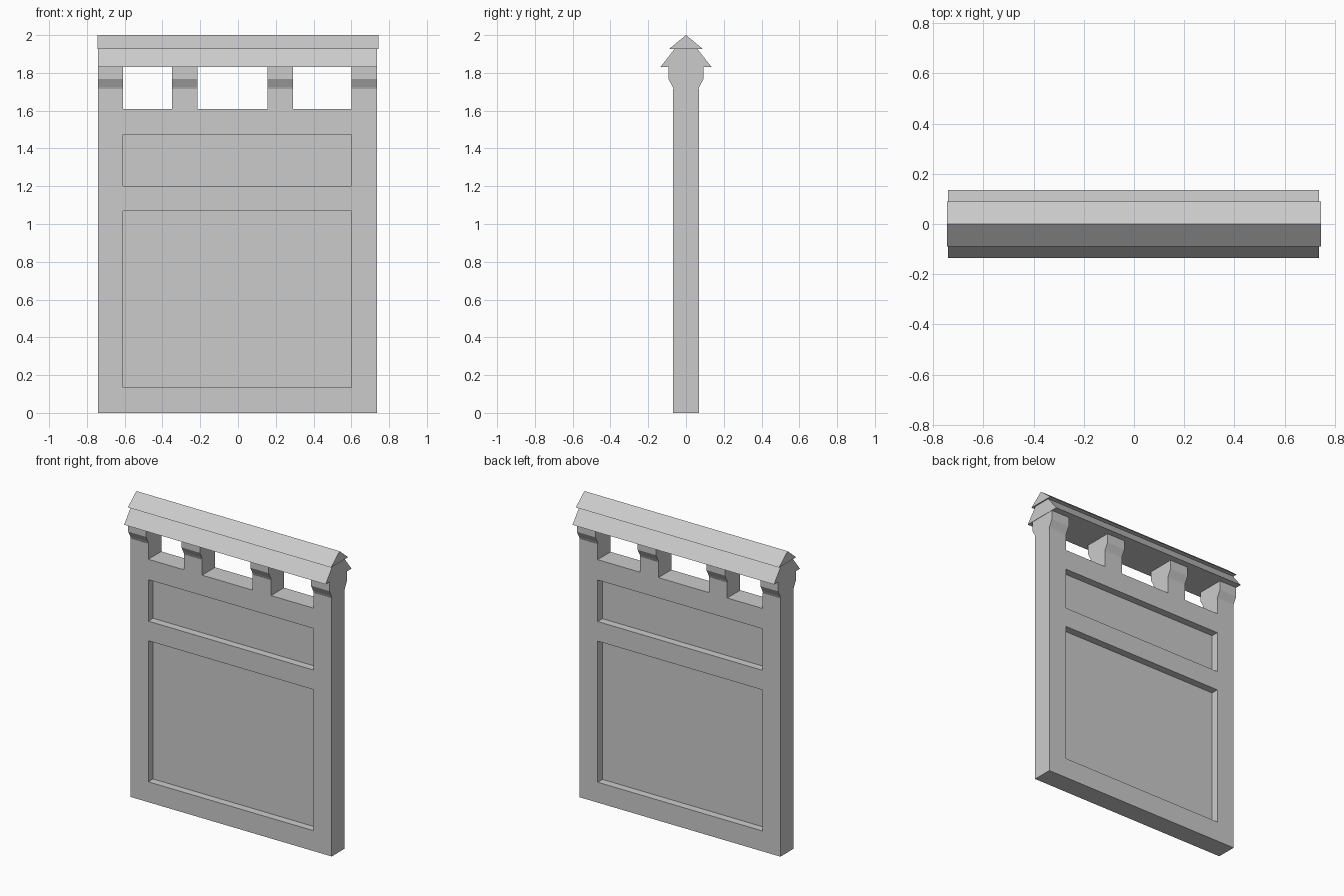
import bpy, bmesh
from mathutils import Vector

if "Cube" in bpy.data.objects:
    bpy.data.objects.remove(bpy.data.objects["Cube"])


def prism(name, profile, axis, a, b):
    """Extrude a 2D profile along 'x' (profile = y,z) or 'y' (profile = x,z)."""
    bm = bmesh.new()
    put = (lambda p, t: (t, p[0], p[1])) if axis == 'x' else (lambda p, t: (p[0], t, p[1]))
    face = bm.faces.new([bm.verts.new(put(p, a)) for p in profile])
    ext = bmesh.ops.extrude_face_region(bm, geom=[face])
    shift = Vector((b - a, 0, 0)) if axis == 'x' else Vector((0, b - a, 0))
    bmesh.ops.translate(bm, vec=shift,
                        verts=[v for v in ext['geom'] if isinstance(v, bmesh.types.BMVert)])
    bmesh.ops.recalc_face_normals(bm, faces=bm.faces)
    mesh = bpy.data.meshes.new(name)
    bm.to_mesh(mesh)
    bm.free()
    obj = bpy.data.objects.new(name, mesh)
    bpy.context.collection.objects.link(obj)
    return obj


def mirrored(half):
    """Close a half profile (y, z) listed bottom to top across y = 0."""
    return half + [(-y, z) for y, z in reversed(half) if y > 0]


HALF = 0.068      # half wall thickness
RECESS = 0.05     # panel recess depth
POSTS = [(-0.74, -0.61), (-0.35, -0.215), (0.155, 0.29), (0.60, 0.735)]
SILL, POST_TOP, EAVE = 1.61, 1.715, 1.83

# Wall silhouette with four short posts along its top
outline = [(0.735, 0), (-0.74, 0)]
for i, (x0, x1) in enumerate(POSTS):
    if i > 0:
        outline.append((x0, SILL))
    outline += [(x0, POST_TOP), (x1, POST_TOP)]
    if i < len(POSTS) - 1:
        outline.append((x1, SILL))
wall = prism("wall", outline, 'y', -HALF, HALF)

# Recessed panels on both faces
for z0, z1 in [(0.135, 1.07), (1.20, 1.475)]:
    rect = [(-0.61, z0), (0.60, z0), (0.60, z1), (-0.61, z1)]
    for s in (-1, 1):
        cutter = prism("panel_cutter", rect, 'y', s * (HALF - RECESS), s * 0.2)
        cutter.hide_render = True
        mod = wall.modifiers.new("recess", 'BOOLEAN')
        mod.operation = 'DIFFERENCE'
        mod.solver = 'EXACT'
        mod.object = cutter
        bpy.context.view_layer.objects.active = wall
        bpy.ops.object.modifier_apply(modifier=mod.name)
        bpy.data.objects.remove(cutter)

# Flared brackets between the posts and the roof
bracket = mirrored([(0.066, POST_TOP), (0.07, 1.726), (0.093, 1.768), (0.093, EAVE)])
for x0, x1 in POSTS:
    prism("bracket", bracket, 'x', x0, x1)

# Two-tier gabled roof cap
prism("lower_roof", mirrored([(0.136, EAVE), (0.06, 1.927)]), 'x', -0.74, 0.737)
prism("upper_roof", mirrored([(0.09, 1.926), (0, 2.0)]), 'x', -0.745, 0.745)
